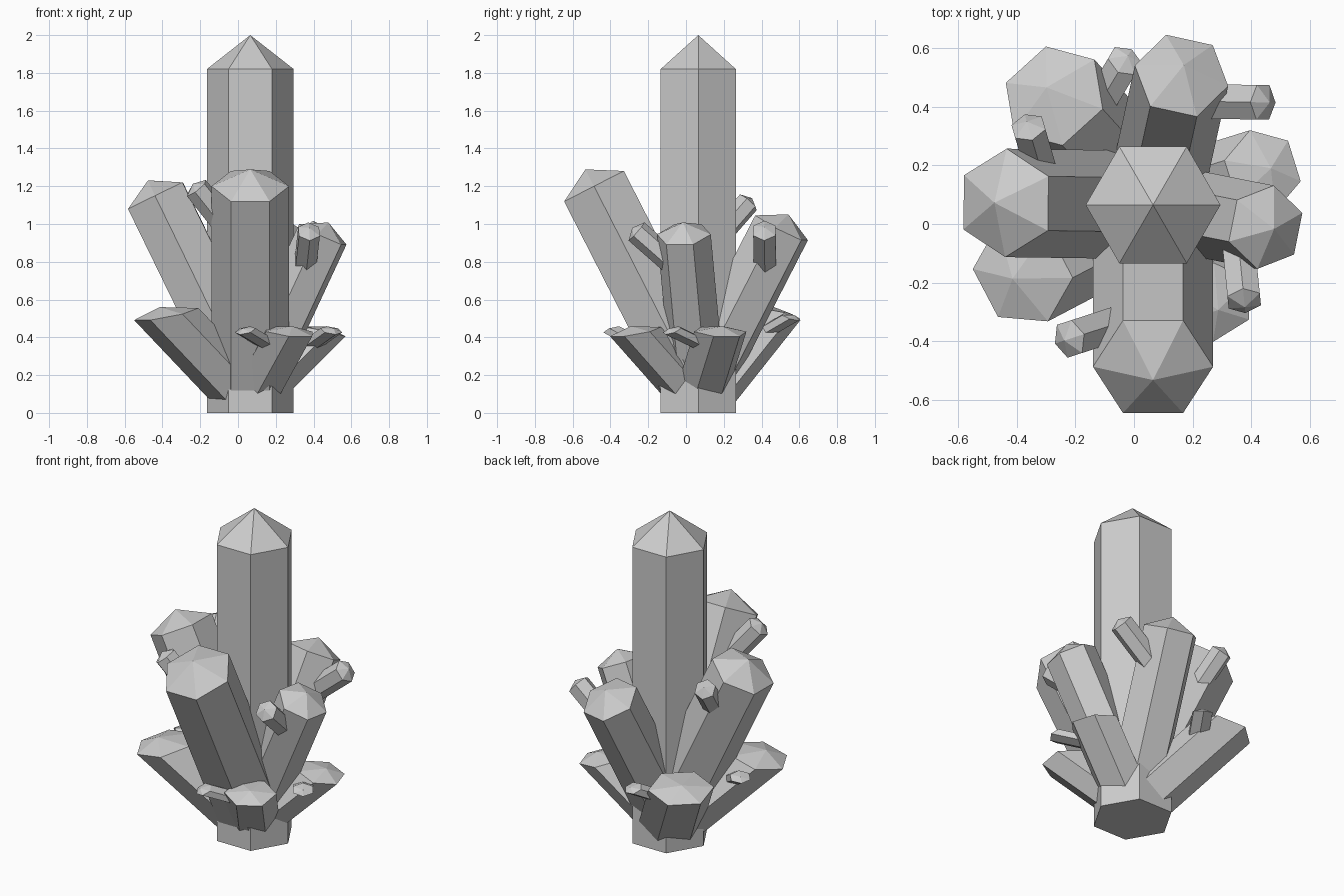
import bpy, bmesh
from math import radians, cos, sin, pi
from mathutils import Vector, Matrix

if "Cube" in bpy.data.objects:
    bpy.data.objects.remove(bpy.data.objects["Cube"])

AXIS = Vector((0.065, 0.065, 0))  # axis of the central crystal


def crystal(name, base, shoulder, r, tip, roll=0, xf=Matrix()):
    """Six-sided prism from base to shoulder, ending in a low pyramid."""
    base, shoulder = Vector(base), Vector(shoulder)
    a = (shoulder - base).normalized()
    p = Vector((0, 0, 1)).cross(a)
    p = p.normalized() if p.length > 1e-4 else Vector((1, 0, 0))
    q = a.cross(p)
    bm = bmesh.new()
    rings = []
    for c in (base, shoulder):
        ring = []
        for i in range(6):
            t = i * pi / 3 + radians(roll)
            ring.append(bm.verts.new(xf @ (c + r * (cos(t) * p + sin(t) * q))))
        rings.append(ring)
    lo, hi = rings
    top = bm.verts.new(xf @ (shoulder + a * tip))
    bm.faces.new(lo[::-1])
    for i in range(6):
        j = (i + 1) % 6
        bm.faces.new((lo[i], lo[j], hi[j], hi[i]))
        bm.faces.new((hi[i], hi[j], top))
    bmesh.ops.recalc_face_normals(bm, faces=bm.faces)
    me = bpy.data.meshes.new(name)
    bm.to_mesh(me)
    bm.free()
    ob = bpy.data.objects.new(name, me)
    bpy.context.collection.objects.link(ob)


# branch: shoulder, radius, tip; then its bud: base, shoulder, radius
BRANCHES = {
    "front": ((0.065, -0.487, 1.20), 0.205, 0.10,
              (0.065, -0.30, 0.83), (-0.22, -0.392, 1.19), 0.068),
    "left": ((-0.437, 0.072, 1.15), 0.185, 0.09,
             (-0.29, 0.09, 0.84), (-0.36, 0.33, 1.115), 0.062),
    "back": ((0.162, 0.506, 0.98), 0.163, 0.08,
             (0.14, 0.42, 0.72), (0.44, 0.415, 0.965), 0.068),
    "right": ((0.449, -0.011, 0.945), 0.145, 0.07,
              (0.35, 0.0, 0.73), (0.376, -0.262, 0.96), 0.064),
}


def branch(key, prefix, xf=Matrix()):
    shoulder, r, tip, bud_base, bud_top, bud_r = BRANCHES[key]
    crystal(f"{prefix}_{key}_crystal", AXIS + Vector((0, 0, 0.12)), shoulder, r, tip, 0, xf)
    crystal(f"{prefix}_{key}_bud", bud_base, bud_top, bud_r, 0.03, 30, xf)


# Central crystal
crystal("central_crystal", AXIS, AXIS + Vector((0, 0, 1.82)), 0.23, 0.18)

# Upper ring of leaning crystals
for key in BRANCHES:
    branch(key, "upper")

# Lower ring: two turned and flattened copies of the left/right pair
for n, angle in enumerate((28.5, -47)):
    xf = (Matrix.Translation(AXIS) @ Matrix.Rotation(radians(angle), 4, 'Z')
          @ Matrix.Diagonal((1, 1, 0.455, 1)) @ Matrix.Translation(-AXIS))
    for key in ("left", "right"):
        branch(key, f"lower_{n + 1}", xf)
